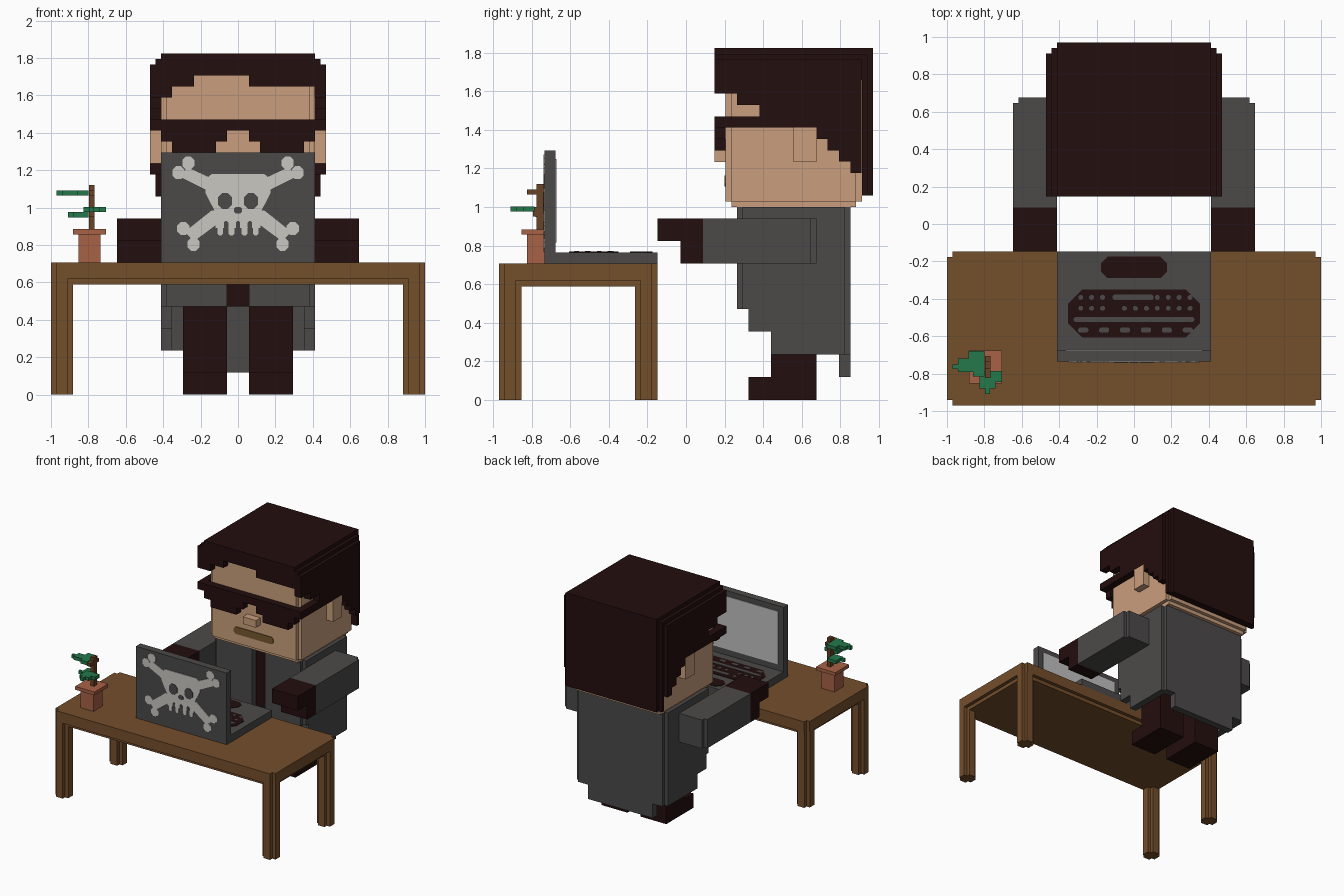
import bpy, bmesh, math

V = 2 / 34      # one block
H = V / 2       # half-block notch


def material(name, r, g, b):
    def lin(c):
        c /= 255
        return c / 12.92 if c <= 0.04045 else ((c + 0.055) / 1.055) ** 2.4
    m = bpy.data.materials.new(name)
    m.diffuse_color = (lin(r), lin(g), lin(b), 1)
    return m


DARK = material("near_black_brown", 36, 14, 14)
SKIN = material("skin_tan", 202, 159, 125)
COAT = material("charcoal_grey", 76, 74, 73)
BONE = material("bone_white", 201, 199, 193)
SCREEN = material("screen_grey", 192, 192, 192)
WOOD = material("table_wood", 116, 78, 43)
TRUNK = material("bark_brown", 104, 66, 38)
CLAY = material("terracotta", 167, 97, 70)
LEAF = material("leaf_green", 36, 121, 75)
MOUTH = material("mouth_brown", 120, 90, 45)


class Part:
    """Collects extruded outlines into one object of one colour."""

    def __init__(self, name, mat):
        self.name, self.mat, self.bm = name, mat, bmesh.new()

    def prism(self, pts, axis, a, b, mirror=False):
        place = {'x': lambda p, t: (t, p[0], p[1]),
                 'y': lambda p, t: (p[0], t, p[1]),
                 'z': lambda p, t: (p[0], p[1], t)}[axis]
        for s in ((1, -1) if mirror else (1,)):
            rings = []
            for t in (a, b):
                cs = [place(p, t) for p in pts]
                rings.append([self.bm.verts.new((s * x, y, z)) for x, y, z in cs])
            lo, hi = rings
            faces = [self.bm.faces.new(lo[::-1]), self.bm.faces.new(hi)]
            n = len(pts)
            for i in range(n):
                j = (i + 1) % n
                faces.append(self.bm.faces.new((lo[i], lo[j], hi[j], hi[i])))
            bmesh.ops.recalc_face_normals(self.bm, faces=faces)
        return self

    def box(self, x0, x1, y0, y1, z0, z1, mirror=False):
        return self.prism([(x0, y0), (x1, y0), (x1, y1), (x0, y1)], 'z', z0, z1, mirror)

    def notched(self, x0, x1, y0, y1, z0, z1, mirror=False, n=H):
        pts = [(x0 + n, y0), (x1 - n, y0), (x1 - n, y0 + n), (x1, y0 + n),
               (x1, y1 - n), (x1 - n, y1 - n), (x1 - n, y1), (x0 + n, y1),
               (x0 + n, y1 - n), (x0, y1 - n), (x0, y0 + n), (x0 + n, y0 + n)]
        return self.prism(pts, 'z', z0, z1, mirror)

    def done(self):
        me = bpy.data.meshes.new(self.name)
        self.bm.to_mesh(me)
        self.bm.free()
        me.materials.append(self.mat)
        ob = bpy.data.objects.new(self.name, me)
        bpy.context.collection.objects.link(ob)


def pill(cx, cy, w, h):
    """Flat rounded outline (octagon) for painted details."""
    c = min(w, h) * 0.3
    w, h = w / 2, h / 2
    return [(cx + x, cy + y) for x, y in (
        (-w + c, -h), (w - c, -h), (w, -h + c), (w, h - c),
        (w - c, h), (-w + c, h), (-w, h - c), (-w, -h + c))]


# ---- table
t = Part("table_top", WOOD)
t.notched(-1, 1, -.971, -.147, .618, .706)
t.notched(-1 + H, 1 - H, -.971 + H, -.147 - H, .588, .618)
t.done()
t = Part("table_legs", WOOD)
for y in (-.971, -.265):
    t.notched(.882, 1, y, y + 2 * V, 0, .62, True)
t.done()

# ---- laptop
Part("laptop_base", COAT).box(-.412, .412, -.735, -.147, .706, .765).done()
Part("laptop_lid", COAT).box(-.412, .412, -.735, -.676, .765, 1.294).done()
Part("laptop_screen", SCREEN).box(-.365, .365, -.676, -.671, .815, 1.25).done()
k = Part("keyboard_and_touchpad", DARK)
k.prism(pill(0, -.478, .706, .256), 'z', .765, .769)
k.prism(pill(0, -.232, .352, .115), 'z', .765, .769)
k.done()
k = Part("keys", COAT)
for i in range(11):
    x = -.285 + i * .0585
    if i in (0, 1, 2, 7, 8, 9, 10):
        k.prism(pill(x, -.392, .026, .026), 'z', .768, .772)
    if i != 3:
        k.prism(pill(x, -.451, .026, .024), 'z', .768, .772)
k.prism(pill(-.005, -.392, .22, .03), 'z', .768, .772)
k.prism(pill(0, -.51, .645, .028), 'z', .768, .772)
for i in range(6):
    k.prism(pill(-.272 + i * .112, -.567, .055, .026), 'z', .768, .772)
k.done()

# ---- skull and crossed bones painted on the lid
Y0, Y1, Y2 = -.735, -.740, -.743
s = Part("skull_decoration", BONE)
s.prism([(-.14, 1.18), (.14, 1.18), (.175, 1.15), (.175, 1.08), (.15, 1.03), (.12, .975),
         (.12, .89), (-.12, .89), (-.12, .975), (-.15, 1.03), (-.175, 1.08), (-.175, 1.15)],
        'y', Y0, Y1)
s.prism([(.13, 1.15), (.16, 1.09), (.31, 1.165), (.27, 1.215)], 'y', Y0, Y1, True)
s.prism([(.10, .985), (.10, .92), (.235, .82), (.285, .87), (.14, .985)], 'y', Y0, Y1, True)
for x, z in ((.265, 1.238), (.318, 1.187), (.293, .888), (.238, .803)):
    s.prism(pill(x, z, .066, .07), 'y', Y0, Y1, True)
for x in (.035, .095):
    s.prism(pill(x, .875, .03, .05), 'y', Y0, Y1, True)
s.done()
s = Part("skull_hollows", COAT)
s.prism(pill(.07, 1.035, .075, .085), 'y', Y0, Y2, True)
s.prism(pill(0, .985, .045, .035), 'y', Y0, Y2)
s.prism(pill(.064, .907, .024, .04), 'y', Y0, Y2, True)
s.prism(pill(0, .907, .024, .04), 'y', Y0, Y2)
s.done()

# ---- potted plant
p = Part("plant_pot", CLAY)
p.box(-.853, -.735, -.824, -.706, .706, .857)
p.box(-.882, -.706, -.853, -.676, .857, .884)
p.done()
p = Part("plant_trunk", TRUNK)
p.box(-.796, -.766, -.775, -.735, .884, 1.12)
p.box(-.796, -.766, -.824, -.706, 1.064, 1.09)
p.box(-.796, -.766, -.795, -.735, .95, 1.0)
p.done()
p = Part("plant_leaves", LEAF)
p.prism([(-.97, -.75), (-.94, -.75), (-.94, -.72), (-.885, -.72), (-.885, -.68), (-.8, -.68),
         (-.8, -.815), (-.86, -.815), (-.86, -.79), (-.94, -.79), (-.94, -.775), (-.97, -.775)],
        'z', 1.064, 1.092)
p.prism([(-.825, -.785), (-.706, -.785), (-.706, -.845), (-.74, -.845), (-.74, -.88),
         (-.77, -.88), (-.77, -.91), (-.797, -.91), (-.797, -.88), (-.825, -.88)], 'z', .977, 1.004)
p.prism([(-.91, -.75), (-.88, -.75), (-.88, -.69), (-.8, -.69), (-.8, -.78), (-.88, -.78),
         (-.88, -.77), (-.91, -.77)], 'z', .948, .975)
p.done()

# ---- legs and shirt
b = Part("legs_and_shoes", DARK)
b.box(.059, .294, .324, .676, 0, .118, True)
b.box(.059, .294, .441, .676, .118, .48, True)
b.done()
Part("shirt", DARK).box(-.353, .353, .315, .794, .471, .998).done()

# ---- coat
c = Part("coat", COAT)
c.box(.059, .382, .265, .324, .471, 1.0, True)                      # front panels
c.prism([(.294, 1), (.294, .471), (.324, .471), (.324, .353), (.441, .353), (.441, .235),
         (.794, .235), (.794, 1)], 'x', .353, .412, True)            # side panels
c.box(-.412, .412, .79, .824, .235, 1.0)                            # back panel
c.box(-.382, .382, .824, .853, .235, 1.0)
c.box(-.294, .294, .794, .853, .118, .24)                           # tail
c.done()

# ---- arms and hands
a = Part("sleeves", COAT)
a.prism([(.412, .088), (.647, .088), (.647, .647), (.618, .647), (.618, .676), (.412, .676)],
        'z', .706, .941, True)
a.done()
a = Part("hands", DARK)
a.box(.412, .647, -.029, .088, .706, .941, True)
a.box(.412, .647, -.147, -.029, .824, .941, True)
a.done()

# ---- head
h = Part("head", SKIN)
h.notched(-.412, .412, .206, .912, 1.03, 1.765)
h.box(-.382, .382, .235, .882, 1.0, 1.03)
h.done()
Part("ears", SKIN).box(.412, .471, .559, .676, 1.235, 1.412, True).done()
Part("nose", SKIN).box(-.059, .059, .147, .206, 1.235, 1.294).done()
Part("mouth", MOUTH).prism(pill(0, 1.135, .36, .058), 'y', .199, .206).done()

# ---- sunglasses
g = Part("sunglasses", DARK)
g.box(-.471, .471, .147, .206, 1.412, 1.471)
g.box(.059, .412, .147, .206, 1.353, 1.412, True)
g.box(.118, .353, .147, .206, 1.294, 1.353, True)
g.box(.412, .471, .206, .6, 1.412, 1.471, True)
g.done()

# ---- hair
r = Part("hair_cap", DARK)
half = [(.471, 1.706), (.471, 1.765), (.441, 1.765), (.441, 1.794), (.412, 1.794), (.412, 1.824)]
r.prism(half + [(-x, z) for x, z in reversed(half)], 'y', .147, .912)
r.done()
r = Part("hair_back", DARK)
r.box(-.441, .441, .912, .941, 1.06, 1.794)
r.box(-.412, .412, .912, .941, 1.794, 1.824)
r.box(-.412, .412, .941, .971, 1.06, 1.824)
r.done()
r = Part("hair_sides", DARK)
side = [(.147, 1.71), (.147, 1.588), (.265, 1.588), (.265, 1.529), (.382, 1.529), (.382, 1.412)]
for i in range(5):                                                  # stepped hairline
    y, z = .676 + i * V, 1.412 - i * V
    side += [(y, z)] + ([(y, z - V)] if i < 4 else [])
side += [(.912, 1.71)]
r.prism(side, 'x', .41, .471, True)
r.done()
r = Part("hair_fringe", DARK)
r.box(-.412, -.353, .147, .206, 1.588, 1.71)
r.box(-.353, -.235, .147, .206, 1.647, 1.71)
r.box(.059, .412, .147, .206, 1.647, 1.71)
r.done()
